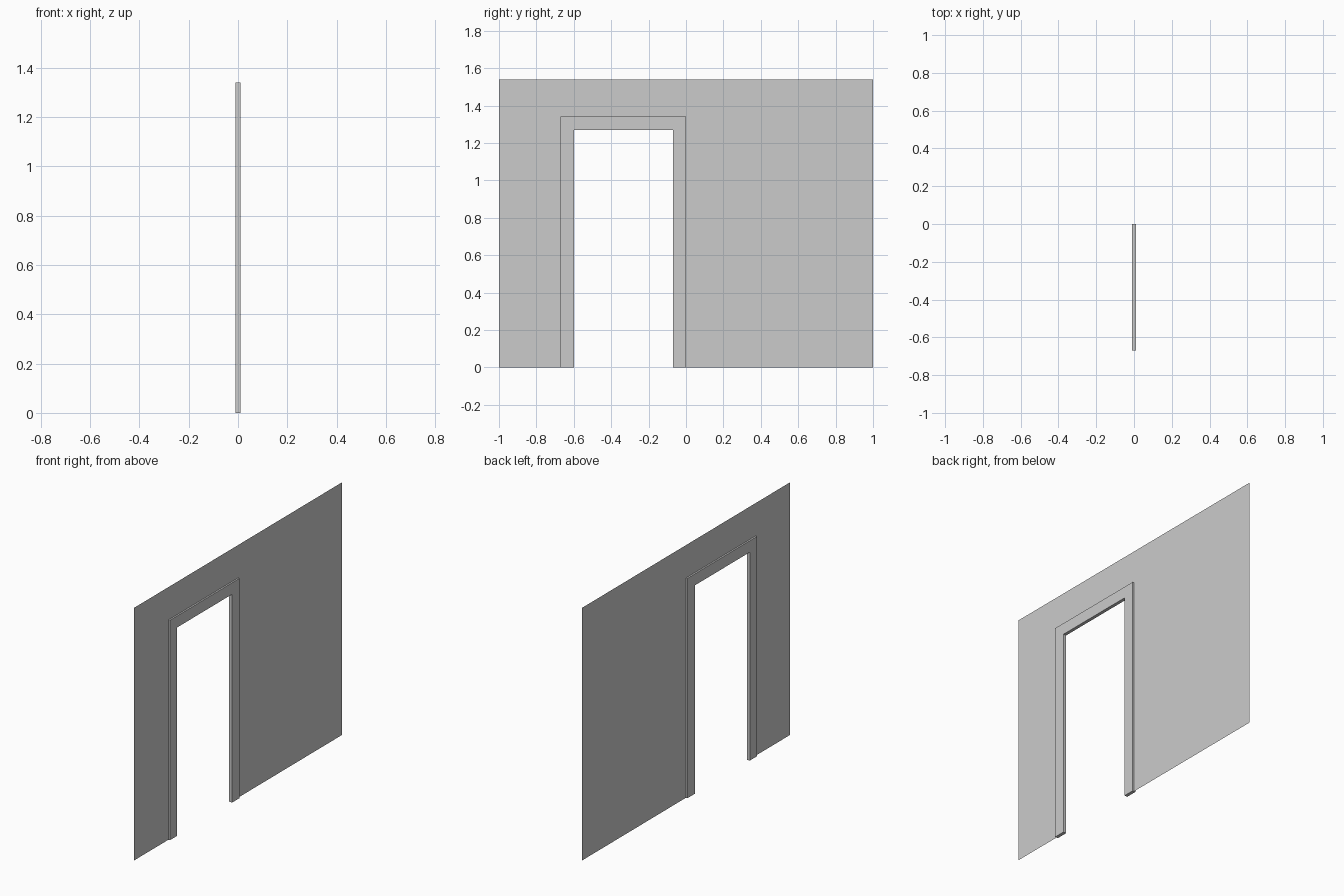
import bpy
import bmesh

cube = bpy.data.objects.get("Cube")
if cube:
    bpy.data.objects.remove(cube, do_unlink=True)

WALL_HEIGHT = 1.54
FRAME_Y = (-0.67, 0.0)
FRAME_TOP = 1.34
FRAME_WIDTH = 0.07
FRAME_DEPTH = 0.02

grey = bpy.data.materials.new("plaster grey")
grey.use_nodes = True
colour = (0.6, 0.6, 0.6, 1)
grey.diffuse_color = colour
grey.node_tree.nodes["Principled BSDF"].inputs["Base Color"].default_value = colour


def arch(name, y_out, top_out, y_in, top_in, depth=0):
    """Upright sheet or slab around a doorway: left strip, right strip, lintel."""
    bm = bmesh.new()
    outer = [(y_out[0], 0), (y_out[0], top_out), (y_out[1], top_out), (y_out[1], 0)]
    inner = [(y_in[0], 0), (y_in[0], top_in), (y_in[1], top_in), (y_in[1], 0)]
    o, i = [[bm.verts.new((-depth / 2, y, z)) for y, z in loop] for loop in (outer, inner)]
    faces = [bm.faces.new((o[k], i[k], i[k + 1], o[k + 1])) for k in range(3)]
    if depth:
        new = bmesh.ops.extrude_face_region(bm, geom=faces, use_keep_orig=True)["geom"]
        moved = [v for v in new if isinstance(v, bmesh.types.BMVert)]
        bmesh.ops.translate(bm, verts=moved, vec=(depth, 0, 0))
    bmesh.ops.recalc_face_normals(bm, faces=bm.faces)
    mesh = bpy.data.meshes.new(name)
    bm.to_mesh(mesh)
    bm.free()
    mesh.materials.append(grey)
    obj = bpy.data.objects.new(name, mesh)
    bpy.context.collection.objects.link(obj)
    return obj


# Thin wall sheet, its opening tucked halfway into the frame
half = FRAME_WIDTH / 2
arch("wall", (-1, 1), WALL_HEIGHT,
     (FRAME_Y[0] + half, FRAME_Y[1] - half), FRAME_TOP - half)

# Door frame straddling both sides of the wall
arch("door_frame", FRAME_Y, FRAME_TOP,
     (FRAME_Y[0] + FRAME_WIDTH, FRAME_Y[1] - FRAME_WIDTH), FRAME_TOP - FRAME_WIDTH,
     FRAME_DEPTH)
